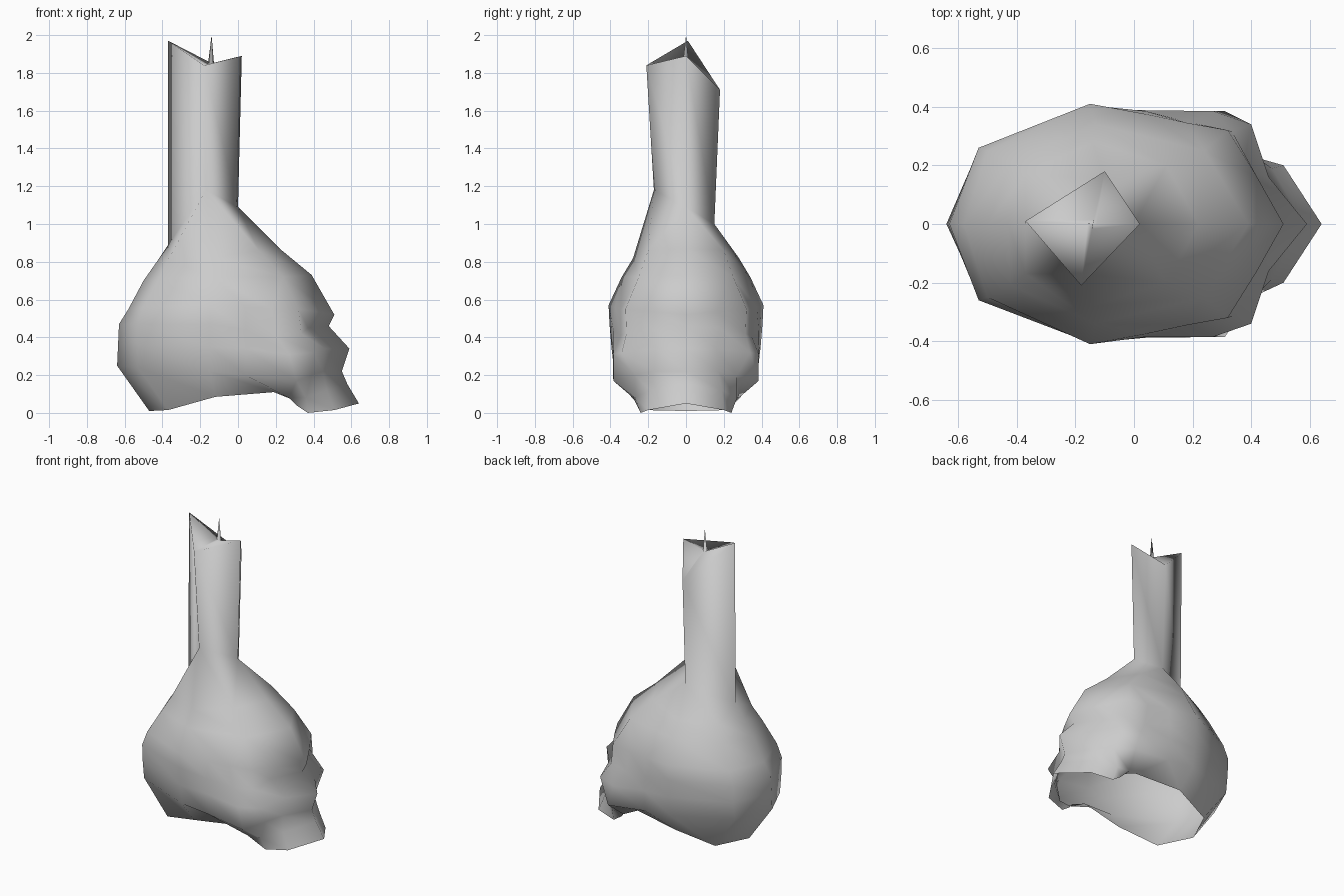
import bpy
import bmesh

default = bpy.data.objects.get("Cube")
if default:
    bpy.data.objects.remove(default, do_unlink=True)

# Single bone grey material
grey = bpy.data.materials.new("pale_grey")
grey.use_nodes = True
grey.diffuse_color = (0.6, 0.6, 0.6, 1)
grey.node_tree.nodes["Principled BSDF"].inputs["Base Color"].default_value = (0.6, 0.6, 0.6, 1)

bm = bmesh.new()


def add_row(points):
    return [bm.verts.new(p) for p in points]


def mirrored(points):
    return [(x, -y, z) for x, y, z in reversed(points)]


def bridge(lower, upper, closed=True):
    """Join two rows; repeated vertices turn quads into triangles."""
    count = len(lower)
    for i in range(count if closed else count - 1):
        j = (i + 1) % count
        corners = dict.fromkeys((lower[i], lower[j], upper[j], upper[i]))
        bm.faces.new(list(corners))


# Back of the skull, brow level down to the open base: back, back corner, side
BACK = [
    [(-0.58, 0, 0.55), (-0.50, 0.25, 0.56), (-0.15, 0.41, 0.57)],
    [(-0.63, 0, 0.47), (-0.53, 0.26, 0.47), (-0.15, 0.405, 0.47)],
    [(-0.635, 0, 0.36), (-0.53, 0.255, 0.36), (-0.15, 0.395, 0.35)],
    [(-0.64, 0, 0.25), (-0.53, 0.24, 0.24), (-0.15, 0.38, 0.22)],
    [(-0.47, 0, 0.01), (-0.37, 0.22, 0.015), (-0.12, 0.29, 0.085)],
]

# Face at the same levels: temple, cheekbone, eye corner, eye, middle
FACE = [
    [(0.04, 0.375, 0.56), (0.18, 0.345, 0.55), (0.32, 0.32, 0.55), (0.42, 0.16, 0.535), (0.51, 0, 0.52)],
    [(0.04, 0.385, 0.44), (0.20, 0.345, 0.41), (0.335, 0.315, 0.42), (0.37, 0.18, 0.45), (0.48, 0, 0.46)],
    [(0.04, 0.388, 0.34), (0.27, 0.385, 0.31), (0.40, 0.34, 0.32), (0.46, 0.16, 0.34), (0.59, 0, 0.34)],
    [(0.04, 0.375, 0.20), (0.31, 0.385, 0.17), (0.39, 0.27, 0.20), (0.45, 0.17, 0.22), (0.55, 0, 0.22)],
    [(0.19, 0.24, 0.11), (0.27, 0.28, 0.08), (0.36, 0.27, 0.08), (0.47, 0.19, 0.12), (0.58, 0, 0.15)],
]
rings = []
for back, face in zip(BACK, FACE):
    half = back + face
    rings.append(add_row(half + mirrored(half[1:-1])))
for upper, lower in zip(rings, rings[1:]):
    bridge(lower, upper)

# Jaw hanging below the face, open underneath
JAW = [(0.29, 0.24, 0.07), (0.31, 0.24, 0.04), (0.37, 0.24, 0), (0.51, 0.20, 0.015), (0.64, 0, 0.05)]
jaw = add_row(JAW + mirrored(JAW[:-1]))
first = len(BACK[0])
bridge(jaw, rings[-1][first:first + len(jaw)], closed=False)

# Dome of the cranium
dome_rings = []
for half in (
    [(-0.50, 0, 0.70), (-0.42, 0.21, 0.71), (-0.13, 0.34, 0.72), (0.24, 0.25, 0.72), (0.39, 0, 0.73)],
    [(-0.43, 0, 0.80), (-0.37, 0.17, 0.81), (-0.14, 0.28, 0.82), (0.11, 0.20, 0.86), (0.22, 0, 0.87)],
):
    dome_rings.append(add_row(half + mirrored(half[1:-1])))
dome, crown = dome_rings
# The dome has fewer columns than the face, so some are shared
SHARED = [0, 1, 2, 2, 3, 3, 3, 4]
columns = SHARED + [-c for c in reversed(SHARED[1:-1])]
bridge(rings[0], [dome[c] for c in columns])
bridge(dome, crown)

# Four sided candle growing out of the crown
neck = add_row([(-0.37, 0, 0.89), (-0.10, 0.15, 1.0), (0, 0, 1.09), (-0.17, -0.17, 1.18)])
top = add_row([(-0.37, 0.01, 1.97), (-0.10, 0.18, 1.71), (0.02, 0, 1.89), (-0.18, -0.21, 1.84)])
for k in range(4):
    before, here, after = crown[2 * k - 1], crown[2 * k], crown[2 * k + 1]
    bm.faces.new((neck[k], before, here))
    bm.faces.new((neck[k], here, after))
    bm.faces.new((neck[k], after, neck[(k + 1) % 4]))
bridge(neck, top)

# Candle top sloping to the middle, where a thin wick rises
WICK = (-0.14, 0)
foot = add_row([(WICK[0] + 0.08 * (v.co.x - WICK[0]), 0.08 * v.co.y, 1.85) for v in top])
bridge(top, foot)
tip = bm.verts.new((*WICK, 2.0))
bridge(foot, [tip] * len(foot))

# One smooth shaded object
bmesh.ops.recalc_face_normals(bm, faces=bm.faces[:])
mesh = bpy.data.meshes.new("skull_candle")
bm.to_mesh(mesh)
bm.free()
mesh.materials.append(grey)
mesh.shade_smooth()
skull = bpy.data.objects.new("skull_candle", mesh)
bpy.context.scene.collection.objects.link(skull)
